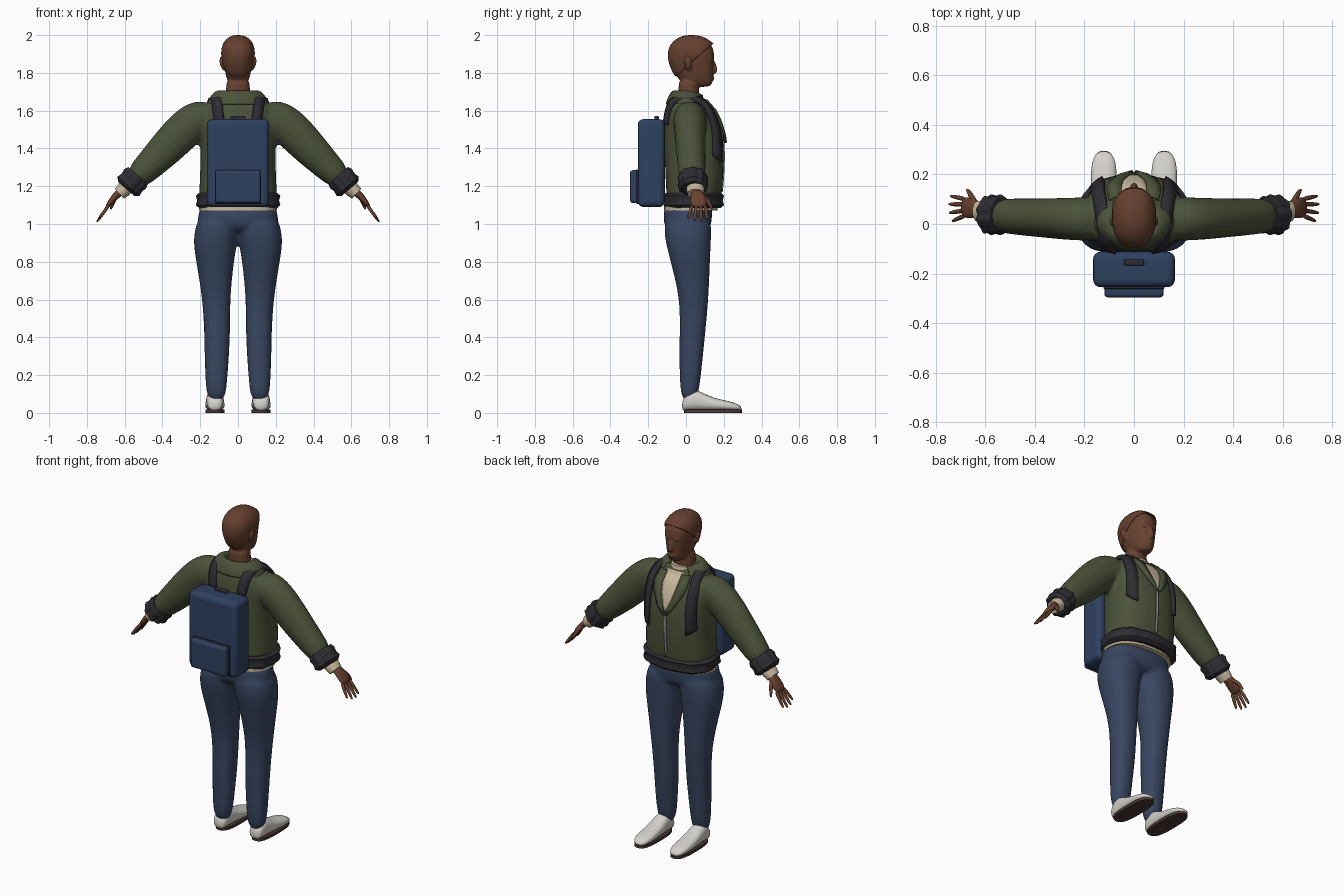
import bpy, bmesh, math
from mathutils import Vector
from mathutils.bvhtree import BVHTree

cube = bpy.data.objects.get("Cube")
if cube:
    bpy.data.objects.remove(cube)


def material(name, *rgb):
    m = bpy.data.materials.new(name)
    m.use_nodes = True
    m.diffuse_color = (*rgb, 1)
    m.node_tree.nodes["Principled BSDF"].inputs["Base Color"].default_value = (*rgb, 1)
    return m


SKIN = material("brown skin", .14, .054, .03)
HAIR = material("brown hair", .13, .05, .028)
OLIVE = material("olive cloth", .07, .085, .042)
DARK = material("charcoal trim", .026, .026, .032)
CREAM = material("cream shirt", .58, .49, .34)
DENIM = material("blue denim", .04, .062, .12)
NAVY = material("navy canvas", .028, .052, .118)
WHITE = material("white shoe", .66, .64, .60)
SOLE = material("brown rubber", .07, .04, .035)
METAL = material("grey zip", .3, .3, .3)


def oval(u, v, c, a, b, p=2.0, n=24, ripple=0):
    """Superellipse ring about c in the plane of u and v."""
    pts = []
    for i in range(n):
        t = math.tau * i / n
        co, si = math.cos(t), math.sin(t)
        k = 1 + ripple * (math.sin(9 * t) + .5 * math.sin(14 * t + 1))
        pts.append(c + u * (a * k * math.copysign(abs(co) ** (2 / p), co))
                   + v * (b * k * math.copysign(abs(si) ** (2 / p), si)))
    return pts


X, Y, Z = Vector((1, 0, 0)), Vector((0, 1, 0)), Vector((0, 0, 1))


def level(z, x0, x1, y0, y1, p=2.3, **kw):
    return oval(X, Y, Vector(((x0 + x1) / 2, (y0 + y1) / 2, z)), (x1 - x0) / 2, (y1 - y0) / 2, p, **kw)


def skin(bm, rows, closed=True, cap=True):
    vs = [[bm.verts.new(p) for p in r] for r in rows]
    n = len(vs[0])
    for a, b in zip(vs, vs[1:]):
        for i in range(n if closed else n - 1):
            j = (i + 1) % n
            bm.faces.new((a[i], a[j], b[j], b[i]))
    if closed and cap:
        bm.faces.new(vs[0][::-1])
        bm.faces.new(vs[-1])


def tube(bm, path, n=16, ripple=0):
    """Path of (x, y, z, width along y, depth across)."""
    pts = [Vector(p[:3]) for p in path]
    rows = []
    for i, p in enumerate(path):
        t = (pts[min(i + 1, len(pts) - 1)] - pts[max(i - 1, 0)]).normalized()
        u = (Y - t * Y.dot(t)).normalized()
        rows.append(oval(u, t.cross(u), pts[i], p[3], p[4], n=n, ripple=ripple))
    skin(bm, rows)


def finish(name, bm, mat, sub=0, voxel=0, thick=0, bevel=0):
    bmesh.ops.recalc_face_normals(bm, faces=bm.faces)
    me = bpy.data.meshes.new(name)
    bm.to_mesh(me)
    bm.free()
    ob = bpy.data.objects.new(name, me)
    bpy.context.collection.objects.link(ob)
    me.materials.append(mat)
    me.shade_smooth()
    if thick:
        m = ob.modifiers.new("thickness", "SOLIDIFY")
        m.thickness, m.offset = thick, 0
    if bevel:
        m = ob.modifiers.new("bevel", "BEVEL")
        m.width, m.segments = bevel, 4
    if sub:
        ob.modifiers.new("round", "SUBSURF").levels = sub
        ob.modifiers["round"].render_levels = sub
    if voxel:
        m = ob.modifiers.new("blend", "REMESH")
        m.mode, m.voxel_size, m.use_smooth_shade = "VOXEL", voxel, True
        m = ob.modifiers.new("relax", "SMOOTH")
        m.factor, m.iterations = .5, 5
    if not sub and not voxel:
        bpy.ops.object.select_all(action="DESELECT")
        ob.select_set(True)
        bpy.context.view_layer.objects.active = ob
        bpy.ops.object.shade_smooth_by_angle(angle=math.radians(40))
    return ob


def box(name, mat, x0, x1, y0, y1, z0, z1, bevel):
    bm = bmesh.new()
    skin(bm, [[Vector((x, y, z)) for x, y in ((x0, y0), (x1, y0), (x1, y1), (x0, y1))] for z in (z0, z1)])
    return finish(name, bm, mat, bevel=bevel)


# Trousers: pelvis and both legs blended together
bm = bmesh.new()
skin(bm, [level(z, -w, w, a, b) for z, w, a, b in
          ((.95, .18, -.09, .12), (1.0, .222, -.12, .136), (1.06, .208, -.12, .14), (1.11, .2, -.11, .14))])
LEG = ((.05, .065, .165, -.026, .06), (.2, .055, .175, -.035, .08), (.4, .04, .178, -.035, .1),
       (.6, .043, .187, -.03, .12), (.8, .022, .222, -.082, .127), (.9, .004, .237, -.108, .132),
       (.97, -.01, .23, -.117, .135), (1.05, -.01, .205, -.11, .13))
for s in (-1, 1):
    skin(bm, [level(z, s * i, s * o, a, b) for z, i, o, a, b in LEG])
finish("trousers", bm, DENIM, sub=2, voxel=.011)

# Jacket: body and sleeves blended together
bm = bmesh.new()
BODY = ((1.09, .205, -.1, .18), (1.16, .208, -.105, .19), (1.3, .2, -.112, .202), (1.45, .2, -.116, .202),
        (1.55, .205, -.112, .176), (1.62, .19, -.102, .142), (1.66, .14, -.08, .1), (1.68, .09, -.05, .07))
skin(bm, [level(z, -w, w, a, b, 2.5) for z, w, a, b in BODY])
for s in (-1, 1):
    tube(bm, [(s * .12, .02, 1.572, .09, .088), (s * .22, .02, 1.558, .09, .105), (s * .3, .022, 1.485, .085, .105),
              (s * .38, .025, 1.4, .08, .097), (s * .48, .03, 1.3, .075, .08), (s * .56, .035, 1.22, .07, .065)])
jacket = finish("jacket", bm, OLIVE, sub=2, voxel=.012)
bpy.context.view_layer.update()
cloth = BVHTree.FromObject(jacket, bpy.context.evaluated_depsgraph_get())


def on_chest(x, z, lift):
    hit = cloth.ray_cast(Vector((x, 1, z)), -Y)[0]
    return Vector((x, (hit.y if hit else .09) + lift, z))


# Gathered hem and shirt tail
bm = bmesh.new()
skin(bm, [level(z, -w, w, -w / 2 - .006, w - .022, 2.5, n=72, ripple=.012) for z, w in
          ((1.085, .205), (1.1, .222), (1.125, .215), (1.15, .222), (1.165, .205))])
finish("jacket_hem", bm, DARK)
bm = bmesh.new()
skin(bm, [level(z, -.206, .206, -.117, .168) for z in (1.072, 1.1)])
finish("shirt_tail", bm, CREAM)

# Shirt front in the open neck, with neckband and zip
bm = bmesh.new()
V_NECK = ((1.66, .06), (1.6, .055), (1.54, .042), (1.48, .02), (1.44, .003))
skin(bm, [[on_chest(w * k / 2, z, .004) for k in range(-2, 3)] for z, w in V_NECK], closed=False)
finish("shirt_front", bm, CREAM, thick=.006)
bm = bmesh.new()
skin(bm, [level(z, -w, w, -.05, w + .02) for z, w in ((1.64, .078), (1.685, .068))])
finish("shirt_neckband", bm, CREAM)
bm = bmesh.new()
skin(bm, [[on_chest(x, 1.17 + i * .028, .003) for x in (-.006, .006)] for i in range(11)], closed=False)
finish("front_zip", bm, METAL, thick=.006)

# Fold-over collar, open at the front
bm = bmesh.new()
rows = []
for a, b, z in ((.075, .055, 1.665), (.085, .066, 1.7), (.105, .078, 1.708), (.14, .098, 1.685), (.165, .12, 1.63)):
    row = []
    for i in range(25):
        t = math.radians(-235 + i * 290 / 24)
        rise = .02 * max(0, math.sin(t))
        row.append(Vector((a * math.cos(t), .012 + b * math.sin(t), z - rise)))
    rows.append(row)
skin(bm, rows, closed=False)
finish("collar", bm, OLIVE, thick=.01, sub=1)

for s, side in ((1, "left"), (-1, "right")):
    # Lapel
    bm = bmesh.new()
    skin(bm, [[on_chest(s * i, z, .008), on_chest(s * (i + o) / 2, z, .016), on_chest(s * o, z, .012)]
              for z, i, o in ((1.655, .05, .1), (1.6, .05, .11), (1.55, .042, .095), (1.48, .018, .055),
                              (1.43, .003, .014))], closed=False)
    finish(side + "_lapel", bm, OLIVE, thick=.01)

    # Backpack strap wrapped over the shoulder
    bm = bmesh.new()
    rows = []
    for i in range(25):
        f = i / 24
        t = math.radians(-38 + 188 * f)
        d = Vector((0, math.cos(t), math.sin(t)))
        x = .15 - .01 * f - .045 * max(0, f - .5) * 2
        row = []
        for w in (-.025, 0, .025):
            o = Vector((s * (x + w), .03, 1.45))
            row.append((cloth.ray_cast(o, d)[0] or o + d * .15) + d * .01)
        rows.append(row)
    skin(bm, rows, closed=False)
    finish(side + "_strap", bm, DARK, thick=.018)

    # Gathered cuff and shirt cuff
    bm = bmesh.new()
    tube(bm, [(s * x, .037, z, r, r * .95) for x, z, r in
              ((.53, 1.257, .07), (.545, 1.24, .08), (.562, 1.22, .074), (.58, 1.2, .08), (.592, 1.186, .06))],
         n=56, ripple=.04)
    finish(side + "_cuff", bm, DARK)
    bm = bmesh.new()
    tube(bm, [(s * x, .05, z, r, r * .85) for x, z, r in
              ((.57, 1.21, .046), (.605, 1.182, .048), (.628, 1.16, .042))], n=24)
    finish(side + "_shirt_cuff", bm, CREAM)

    # Hand with four fingers and a thumb
    bm = bmesh.new()
    tube(bm, [(s * .6, .055, 1.19, .028, .023), (s * .635, .06, 1.16, .034, .021),
              (s * .665, .066, 1.13, .045, .017), (s * .697, .068, 1.085, .042, .012)])
    for y0, y1, reach in ((.035, .012, .8), (.056, .045, .97), (.079, .08, 1), (.1, .113, .9)):
        tube(bm, [(s * (.68 + .066 * reach * f), y0 + (y1 - y0) * f, 1.105 - .092 * reach * f, r, r)
                  for f, r in ((0, .011), (.5, .01), (.9, .008), (1.03, .004))], n=8)
    tube(bm, [(s * .635, .075, 1.155, .014, .014), (s * .655, .11, 1.13, .013, .012),
              (s * .667, .13, 1.1, .01, .01), (s * .675, .14, 1.075, .005, .005)], n=8)
    finish(side + "_hand", bm, SKIN, sub=1)

    # Shoe and sole
    bm = bmesh.new()
    skin(bm, [oval(X, Z, Vector((s * .122, y, (top + .012) / 2)), w, (top - .012) / 2, 2.4) for y, w, top in
              ((-.022, .03, .06), (0, .043, .1), (.04, .046, .13), (.09, .048, .105), (.15, .051, .078),
               (.22, .053, .064), (.27, .044, .05), (.295, .02, .032))])
    finish(side + "_shoe", bm, WHITE, sub=1)
    bm = bmesh.new()
    skin(bm, [level(z, s * .122 - .051, s * .122 + .051, -.01, .296, 2.8) for z in (0, .017)])
    finish(side + "_sole", bm, SOLE)

# Backpack, pocket, pocket seam and handle
box("backpack", NAVY, -.165, .165, -.255, -.112, 1.09, 1.555, .03)
box("backpack_pocket", NAVY, -.12, .12, -.296, -.24, 1.11, 1.285, .015)
box("pocket_seam", DARK, -.123, .123, -.262, -.25, 1.106, 1.289, .004)
box("backpack_handle", DARK, -.04, .04, -.168, -.144, 1.545, 1.572, .006)

# Head, neck, nose, ears, lips and brows blended together
SKULL = ((1.725, .03, .05, .122), (1.74, .045, .0, .138), (1.765, .059, -.04, .145), (1.8, .068, -.066, .147),
         (1.85, .077, -.086, .148), (1.9, .085, -.094, .153), (1.95, .077, -.077, .138), (1.98, .05, -.038, .1),
         (1.994, .02, .0, .055))
bm = bmesh.new()
skin(bm, [level(z, -w, w, a, b) for z, w, a, b in SKULL])
skin(bm, [level(z, -w, w, -.04, .07) for z, w in ((1.63, .07), (1.7, .064), (1.79, .062))])
tube(bm, [(0, .143, 1.865, .012, .008), (0, .15, 1.83, .014, .011), (0, .155, 1.81, .015, .017),
          (0, .146, 1.797, .01, .014)])
tube(bm, [(-.024, .136, 1.77, .008, .006), (0, .145, 1.772, .01, .012), (.024, .136, 1.77, .008, .006)])
for s in (-1, 1):
    tube(bm, [(s * .07, .015, 1.81, .01, .008), (s * .086, .012, 1.84, .02, .01),
              (s * .091, .008, 1.87, .022, .01), (s * .084, .008, 1.89, .01, .007)])
    tube(bm, [(s * .012, .143, 1.875, .008, .006), (s * .035, .137, 1.88, .01, .006), (s * .055, .118, 1.875, .008, .006)])
finish("head", bm, SKIN, sub=1, voxel=.0055)

# Eyes
for s, side in ((1, "left"), (-1, "right")):
    bm = bmesh.new()
    tube(bm, [(s * .02, .141, 1.856, .003, .002), (s * .033, .137, 1.857, .005, .006), (s * .046, .127, 1.856, .004, .002)])
    finish(side + "_eye", bm, DARK, sub=1)

# Swept-back hair, trimmed along a sloping hairline
bm = bmesh.new()
skin(bm, [level(z + .004, -w - .004, w + .004, a - .004, b + .005, n=40) for z, w, a, b in SKULL])
bmesh.ops.bisect_plane(bm, geom=bm.verts[:] + bm.edges[:] + bm.faces[:], plane_co=(0, -.02, 1.81),
                       plane_no=(0, -.66, .75), clear_inner=True)
finish("hair", bm, HAIR, thick=.006, sub=1)
